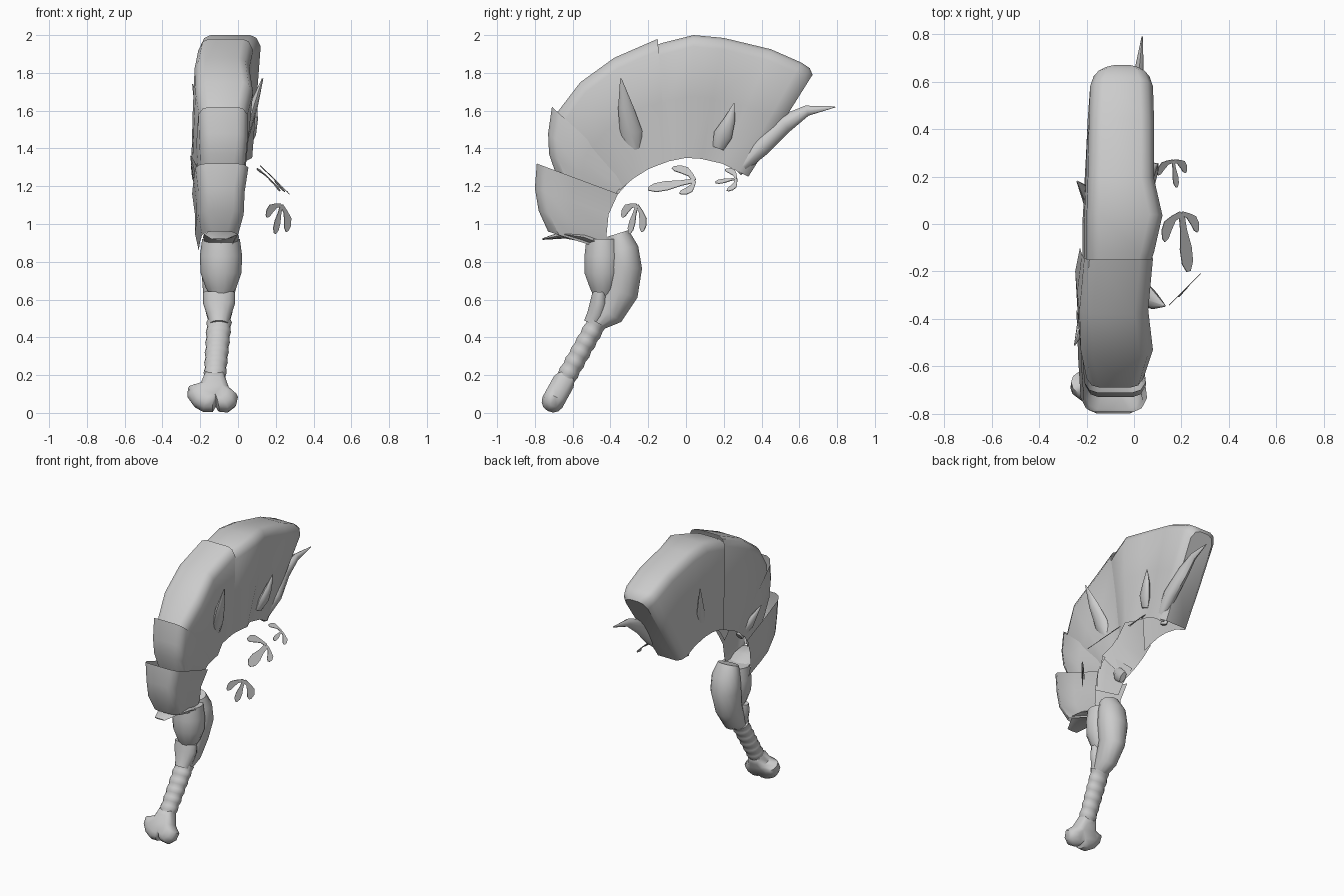
import bpy, bmesh, math
from mathutils import Vector

cube = bpy.data.objects.get("Cube")
if cube:
    bpy.data.objects.remove(cube, do_unlink=True)

GREY = (0.6, 0.6, 0.6, 1)
grey = bpy.data.materials.new("plain grey")
grey.use_nodes = True
grey.diffuse_color = GREY
grey.node_tree.nodes["Principled BSDF"].inputs["Base Color"].default_value = GREY


def finish(name, bm, angle=35):
    bmesh.ops.recalc_face_normals(bm, faces=bm.faces)
    mesh = bpy.data.meshes.new(name)
    bm.to_mesh(mesh)
    bm.free()
    mesh.materials.append(grey)
    obj = bpy.data.objects.new(name, mesh)
    bpy.context.collection.objects.link(obj)
    bpy.ops.object.select_all(action='DESELECT')
    obj.select_set(True)
    bpy.context.view_layer.objects.active = obj
    bpy.ops.object.shade_smooth_by_angle(angle=math.radians(angle))
    return obj


def loft(name, rings, angle, closed=True, caps=(0, -1)):
    """Skin rings of equal point counts; open rings make a trough."""
    bm = bmesh.new()
    loops = [[bm.verts.new(p) for p in ring] for ring in rings]
    n = len(loops[0])
    for a, b in zip(loops, loops[1:]):
        for i in range(n if closed else n - 1):
            j = (i + 1) % n
            bm.faces.new((a[i], a[j], b[j], b[i]))
    for end in caps:
        bm.faces.new(loops[end])
    return finish(name, bm, angle)


def plate(name, stations, caps=()):
    """Hollow blade segment, open inward: outer y, z, inner y, z, low x, high x."""
    rings = []
    for oy, oz, iy, iz, x0, x1 in stations:
        outer, inner = Vector((0, oy, oz)), Vector((0, iy, iz))
        depth = (outer - inner).length
        rim = [(1 - 0.06 / depth, 0), (1 - 0.015 / depth, 0.022), (1, 0.055)]
        left = [(0, -0.018), (0.5, -0.01)] + rim
        right = [(0, 0.045), (0.5, 0.02)] + rim
        ring = [inner.lerp(outer, t) + Vector((x1 - d, 0, 0)) for t, d in right]
        ring += [inner.lerp(outer, t) + Vector((x0 + d, 0, 0)) for t, d in reversed(left)]
        rings.append(ring)
    return loft(name, rings, 40, closed=False, caps=caps)


def tube(name, path, sides=14):
    """Oval tube: each point is x, y, z, radius along the side profile, radius in x."""
    pts = [Vector(p[:3]) for p in path]
    rings = []
    for i, p in enumerate(pts):
        tan = pts[min(i + 1, len(pts) - 1)] - pts[max(i - 1, 0)]
        across = Vector((0, -tan.z, tan.y)).normalized()
        r, w = path[i][3:]
        rings.append([p + across * r * math.sin(a) + Vector((w * math.cos(a), 0, 0))
                      for a in (math.tau * k / sides for k in range(sides))])
    return loft(name, rings, 50)


# Curved hollow blade of overlapping plates
plate("lower_plate", [
    (-.73, .96, -.42, .86, -.19, .0), (-.78, 1.07, -.42, .95, -.21, .03),
    (-.80, 1.19, -.41, 1.05, -.21, .035), (-.79, 1.32, -.36, 1.16, -.225, .055)])
plate("second_plate", [
    (-.68, 1.24, -.41, 1.08, -.19, .02), (-.725, 1.37, -.38, 1.15, -.2, .04),
    (-.73, 1.48, -.35, 1.19, -.205, .05), (-.71, 1.62, -.29, 1.24, -.21, .05)])
plate("third_plate", [
    (-.69, 1.58, -.35, 1.18, -.2, .04), (-.56, 1.75, -.28, 1.24, -.225, .08),
    (-.38, 1.88, -.2, 1.29, -.23, .06), (-.15, 1.98, -.1, 1.33, -.21, .08)])
plate("fourth_plate", [
    (-.18, 1.94, -.15, 1.31, -.2, .065), (-.12, 1.96, -.09, 1.332, -.2, .085),
    (.04, 2.0, 0, 1.35, -.2, .12), (.2, 1.985, .08, 1.345, -.195, .085),
    (.45, 1.925, .19, 1.32, -.19, .085), (.61, 1.855, .28, 1.275, -.185, .08),
    (.655, 1.825, .31, 1.26, -.17, .065), (.67, 1.79, .33, 1.25, -.14, .04)], caps=(-1,))

# Horns growing from the blade
tube("front_side_horn", [(.01, -.27, 1.38, .03, .02), (.04, -.29, 1.48, .06, .025),
                         (.08, -.32, 1.62, .04, .025), (.13, -.345, 1.77, .004, .004)], 8)
tube("rear_side_horn", [(.045, .17, 1.4, .03, .015), (.07, .195, 1.47, .05, .025),
                        (.085, .23, 1.55, .03, .02), (.1, .255, 1.64, .003, .003)], 8)
tube("tip_horn", [(.0, .27, 1.28, .03, .03), (.02, .4, 1.41, .05, .045), (.01, .52, 1.53, .05, .035),
                  (.02, .64, 1.6, .028, .02), (.035, .79, 1.62, .003, .003)], 8)
tube("far_rear_horn", [(-.19, .08, 1.4, .03, .015), (-.2, .12, 1.52, .045, .02),
                       (-.24, .18, 1.74, .003, .003)], 8)
tube("far_front_horn", [(-.19, -.34, 1.18, .04, .02), (-.215, -.42, 1.25, .045, .025),
                        (-.25, -.51, 1.36, .003, .003)], 8)
tube("bottom_horn", [(-.09, -.42, .885, .02, .08), (-.09, -.54, .93, .025, .095),
                     (-.09, -.64, .945, .022, .09), (-.1, -.76, .92, .004, .04)], 8)

# Guard pods between blade and grip
tube("rear_pod", [(-.1, -.48, .46, .035, .05), (-.1, -.41, .53, .085, .07), (-.1, -.35, .64, .1, .085),
                  (-.09, -.33, .77, .1, .105), (-.09, -.335, .87, .085, .1), (-.09, -.36, .95, .06, .075)])
tube("front_pod", [(-.09, -.44, .6, .04, .04), (-.09, -.44, .66, .07, .08), (-.09, -.44, .74, .1, .108),
                   (-.09, -.44, .83, .1, .112), (-.09, -.44, .92, .09, .1)])
tube("neck_knot", [(-.1, -.5, .47, .045, .05), (-.1, -.475, .52, .05, .065), (-.1, -.46, .58, .05, .085),
                   (-.1, -.455, .64, .04, .085)])

# Gently ribbed grip
RIBS = 6
low, high = Vector((-.125, -.65, .16)), Vector((-.1, -.47, .48))
grip = []
for i in range(RIBS * 4 + 1):
    t = i / (RIBS * 4)
    swell = .003 * math.cos(math.tau * i / 4)
    grip.append((*low.lerp(high, t), .053 + swell, .057 + .008 * t + swell))
tube("grip", grip)

# Flared flat pommel: a notched two-lobed outline with rounded faces
OUTLINE = [(-.175, .21), (-.2, .15), (-.265, .13), (-.268, .085), (-.235, .04), (-.185, .012),
           (-.135, .012), (-.115, .045), (-.1, .015), (-.05, .01), (-.01, .04), (.0, .085),
           (-.045, .125), (-.075, .21)]
rings = []
for off, size in ((-.06, .55), (-.05, .78), (-.03, .94), (0, 1), (.03, .94), (.05, .78), (.06, .55)):
    ring = []
    for x, z in OUTLINE:
        x, z = -.13 + (x + .13) * size, .11 + (z - .11) * size
        ring.append(Vector((x, -.738 + z * .55 - off * .87, z + off * .48)))
    rings.append(ring)
loft("pommel", rings, 50)


# Loose three-lobed leaves
def leaf(name, apex, tips):
    apex, tips = Vector(apex), [Vector(t) for t in tips]
    normal = (tips[0] - apex).cross(tips[2] - apex).normalized()
    bm = bmesh.new()
    for k, tip in enumerate(tips):
        run = tip - apex
        side = normal.cross(run).normalized()
        bow = side * run.length * .16 * (k - 1)
        girth = run.length * (.75 if k == 1 else 1)
        edge = []
        for sign in (1, -1):
            row = [apex + run * t + bow * math.sin(math.pi * t) + side * sign * w * girth
                   for t, w in ((0, .08), (.3, .1), (.6, .18), (.85, .17), (1, .06))]
            edge += row if sign > 0 else row[::-1]
        lift = normal * .002
        top = [bm.verts.new(p + lift) for p in edge]
        under = [bm.verts.new(p - lift) for p in edge]
        bm.faces.new(top)
        bm.faces.new(under[::-1])
        for i in range(len(top)):
            j = (i + 1) % len(top)
            bm.faces.new((top[i], under[i], under[j], top[j]))
    return finish(name, bm)


leaf("low_leaf", (.23, -.26, 1.1), [(.15, -.34, 1.04), (.195, -.3, .95), (.26, -.23, .96)])
leaf("middle_leaf", (.2, .045, 1.23), [(.125, -.07, 1.3), (.23, -.2, 1.185), (.27, -.03, 1.16)])
leaf("high_leaf", (.165, .265, 1.24), [(.1, .21, 1.29), (.18, .155, 1.22), (.22, .22, 1.175)])
